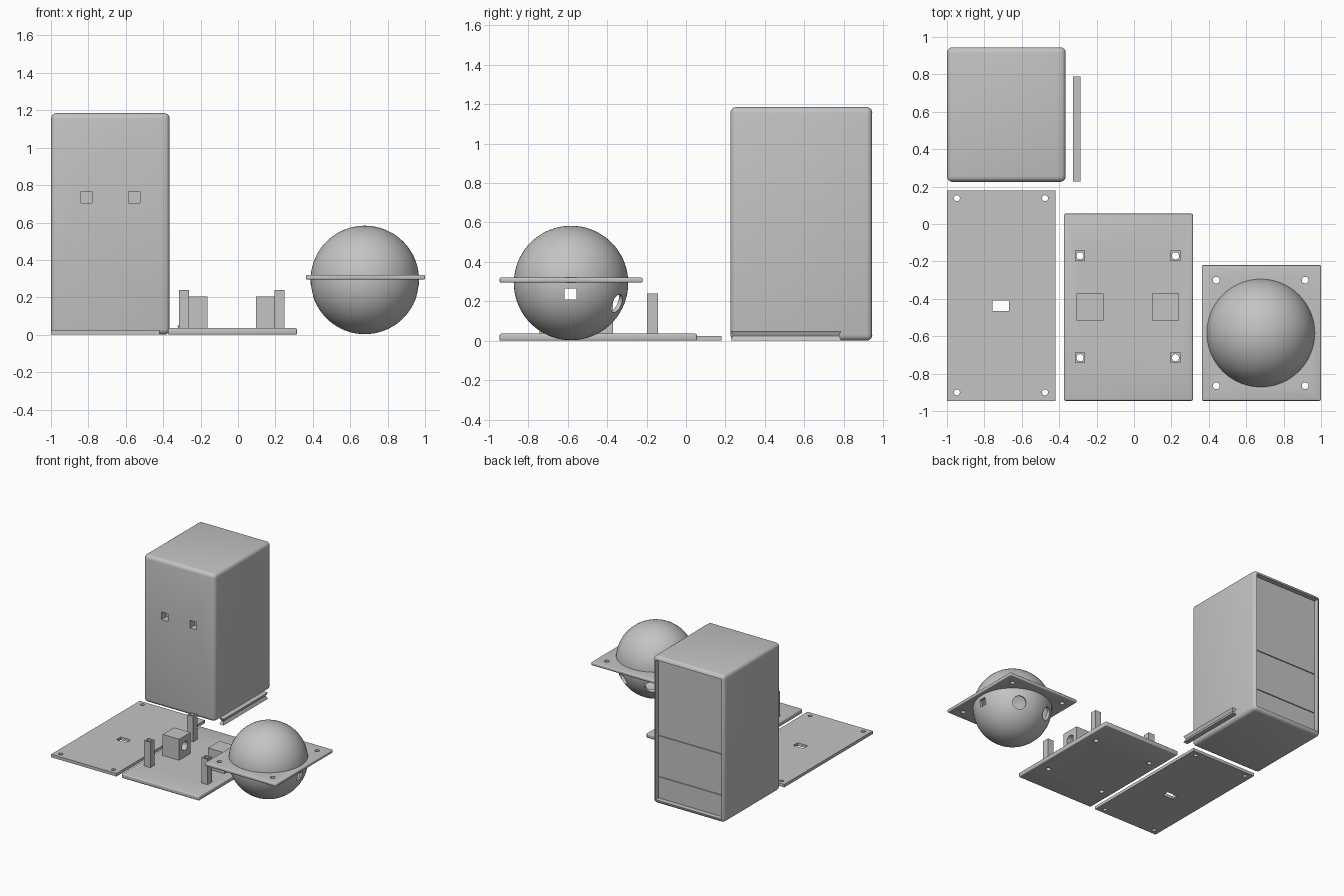
import bpy, bmesh, math
from mathutils import Vector

if "Cube" in bpy.data.objects:
    bpy.data.objects.remove(bpy.data.objects["Cube"], do_unlink=True)

grey = bpy.data.materials.new("plain grey")
grey.use_nodes = True
grey.diffuse_color = (0.55, 0.55, 0.55, 1)
grey.node_tree.nodes["Principled BSDF"].inputs["Base Color"].default_value = (0.55, 0.55, 0.55, 1)


def finish(name, bm):
    mesh = bpy.data.meshes.new(name)
    bm.to_mesh(mesh)
    bm.free()
    mesh.materials.append(grey)
    ob = bpy.data.objects.new(name, mesh)
    bpy.context.collection.objects.link(ob)
    return ob


def box(name, x, y, z, round_by=0, segments=3):
    """Box from three (low, high) ranges, optionally with rounded edges."""
    bm = bmesh.new()
    bmesh.ops.create_cube(bm, size=1)
    for v in bm.verts:
        v.co = [sum(r) / 2 + c * (r[1] - r[0]) for r, c in zip((x, y, z), v.co)]
    if round_by:
        bmesh.ops.bevel(bm, geom=bm.edges[:], offset=round_by, segments=segments,
                        profile=0.5, affect='EDGES')
    return finish(name, bm)


def rod(name, centre, direction, radius, length, sides=32):
    bm = bmesh.new()
    bmesh.ops.create_cone(bm, cap_ends=True, segments=sides, radius1=radius,
                          radius2=radius, depth=length)
    turn = Vector(direction).to_track_quat('Z', 'Y')
    for v in bm.verts:
        v.co = turn @ v.co + Vector(centre)
    return finish(name, bm)


def ball(name, centre, radius):
    bm = bmesh.new()
    bmesh.ops.create_uvsphere(bm, u_segments=64, v_segments=40, radius=radius)
    bmesh.ops.translate(bm, verts=bm.verts[:], vec=centre)
    return finish(name, bm)


def select(ob):
    bpy.ops.object.select_all(action='DESELECT')
    ob.select_set(True)
    bpy.context.view_layer.objects.active = ob


def cut(ob, cutters):
    """Subtract every cutter, then remove it."""
    for c in cutters:
        m = ob.modifiers.new("cut", 'BOOLEAN')
        m.operation, m.solver, m.object = 'DIFFERENCE', 'EXACT', c
        select(ob)
        bpy.ops.object.modifier_apply(modifier=m.name)
        bpy.data.objects.remove(c, do_unlink=True)


def smooth(ob):
    select(ob)
    bpy.ops.object.shade_smooth_by_angle(angle=math.radians(35))


def drills(xs, ys, radius, z=0):
    return [rod("cutter", (x, y, z), (0, 0, 1), radius, 1) for x in xs for y in ys]


# Tall housing: recessed back with two seams, two square front openings
housing = box("housing", (-1, -0.365), (0.225, 0.945), (0, 1.185), 0.03, 4)
cut(housing, [box("cutter", (-0.975, -0.39), (0.905, 1), (0.03, 1.155))])
cut(housing, [box("cutter", (-0.975, -0.39), (0.897, 1), (z, z + 0.006)) for z in (0.2, 0.53)])
cut(housing, [box("cutter", (x - 0.03, x + 0.03), (0.2, 0.285), (0.703, 0.765))
              for x in (-0.81, -0.555)])
smooth(housing)

# Flat cover with corner screw holes and a slot
cover = box("back_cover", (-1, -0.42), (-0.945, 0.18), (0, 0.024))
cut(cover, drills((-0.947, -0.476), (-0.9, 0.138), 0.016)
    + [box("cutter", (-0.757, -0.667), (-0.465, -0.41), (-0.1, 0.1))])
smooth(cover)

# Base plate, posts and bearing blocks
post_x, post_y = (-0.288, 0.222), (-0.715, -0.17)
base = box("base_plate", (-0.375, 0.315), (-0.945, 0.055), (0, 0.036), 0.008)
cut(base, drills(post_x, post_y, 0.019))
smooth(base)
for x in post_x:
    for y in post_y:
        post = box("post", (x - 0.027, x + 0.027), (y - 0.027, y + 0.027), (0.03, 0.24))
        cut(post, drills((x,), (y,), 0.019))
        smooth(post)
for x in (-0.235, 0.168):
    block = box("bearing_block", (x - 0.073, x + 0.073), (-0.517, -0.371), (0.03, 0.205))
    cut(block, [rod("cutter", (x, -0.444, 0.125), (1, 0, 0), 0.036, 0.5)])
    smooth(block)

# Small rail, pinched at mid height
bm = bmesh.new()
bmesh.ops.create_cube(bm, size=1)
bmesh.ops.bisect_plane(bm, geom=bm.verts[:] + bm.edges[:] + bm.faces[:],
                       plane_co=(0, 0, 0), plane_no=(0, 0, 1))
for v in bm.verts:
    pinch = 0.012 if abs(v.co.z) < 0.1 else 0
    v.co.x = -0.305 + math.copysign(0.02 - pinch, v.co.x)
    v.co.y = 0.507 + math.copysign(0.281 - pinch, v.co.y)
    v.co.z = 0.025 + v.co.z * 0.05
finish("rail", bm)

# Hollow globe with two round openings at the rear and a square one through the sides
c = Vector((0.678, -0.583, 0.293))
globe = ball("globe", c, 0.29)
cut(globe, [ball("cutter", c, 0.268)])
for side in (-1, 1):
    d = Vector((side * 0.13, 0.235, -0.105))
    cut(globe, [rod("cutter", c + d, d, 0.05, 0.2)])
cut(globe, [box("cutter", (0.2, 1.2), (-0.616, -0.556), (0.21, 0.265))])
smooth(globe)

# Square mounting flange around the globe
flange = box("globe_flange", (0.363, 1), (-0.945, -0.22), (0.295, 0.32), 0.007)
cut(flange, drills((0.44, 0.915), (-0.865, -0.3), 0.018, 0.3)
    + [rod("cutter", c, (0, 0, 1), 0.28, 0.5, 64)])
smooth(flange)
